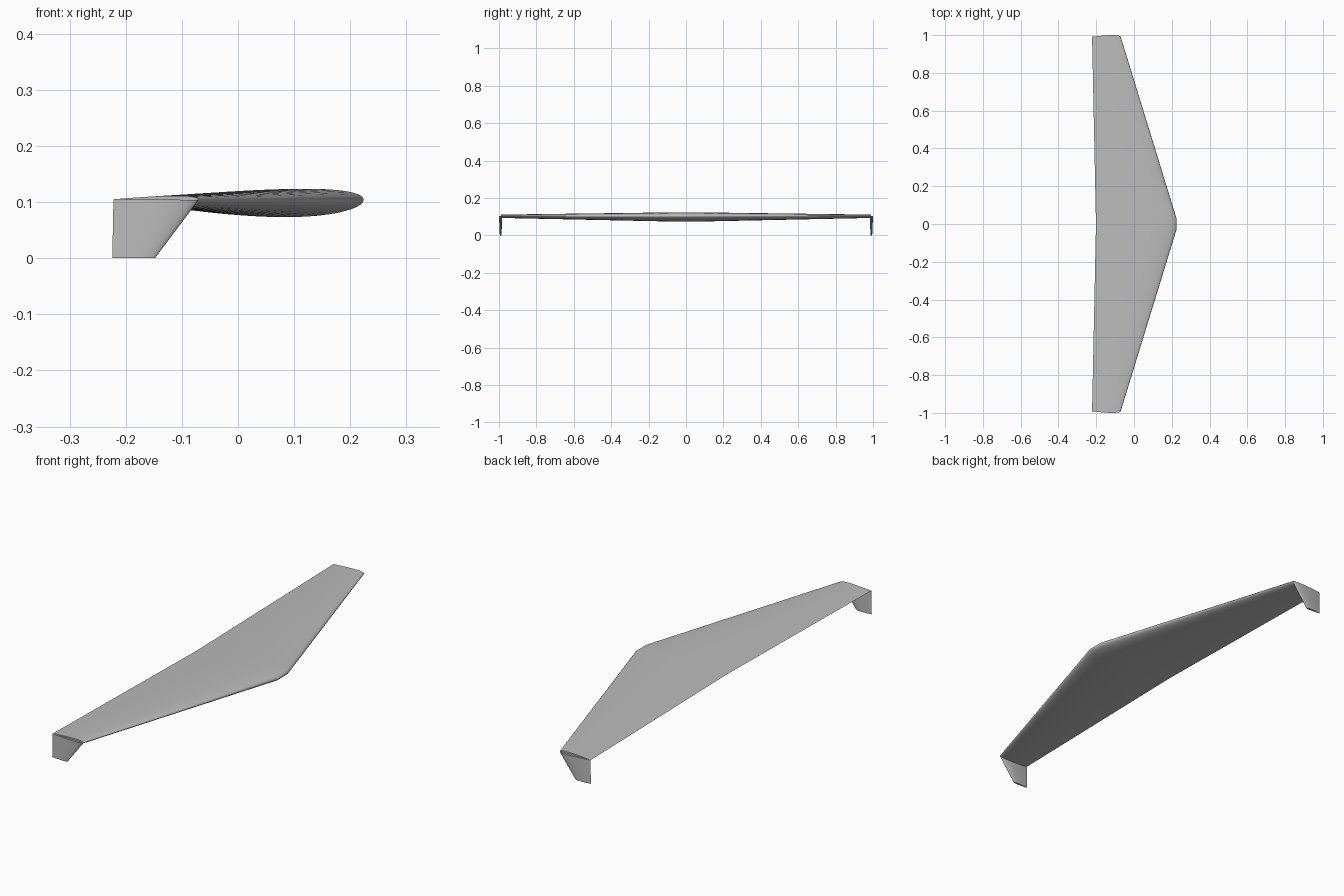
import bpy, bmesh, math
from mathutils import Vector

cube = bpy.data.objects.get("Cube")
if cube:
    bpy.data.objects.remove(cube, do_unlink=True)

grey = bpy.data.materials.new("light grey")
grey.use_nodes = True
colour = (0.5, 0.5, 0.5, 1)
grey.diffuse_color = colour
grey.node_tree.nodes["Principled BSDF"].inputs["Base Color"].default_value = colour

STEPS = 28


def airfoil(thickness, camber):
    """Closed foil outline, trailing edge over the nose and back, for a unit chord."""
    def half(x):
        return 5 * thickness * (0.2969 * math.sqrt(x) - 0.126 * x - 0.3516 * x**2
                                + 0.2843 * x**3 - 0.1036 * x**4)

    def mean(x):
        p = 0.4
        if x < p:
            return camber / p**2 * (2 * p * x - x * x)
        return camber / (1 - p)**2 * (1 - 2 * p + 2 * p * x - x * x)

    xs = [(1 - math.cos(math.pi * i / STEPS)) / 2 for i in range(STEPS + 1)]
    upper = [(x, mean(x) + half(x)) for x in reversed(xs)]
    lower = [(x, mean(x) - half(x)) for x in xs[1:-1]]
    return upper + lower


def loft(name, foil, stations, up):
    """Skin a foil through stations of (leading edge, trailing edge) points."""
    bm = bmesh.new()
    rings = []
    for lead, trail in stations:
        lead, trail = Vector(lead), Vector(trail)
        chord = trail - lead
        rings.append([bm.verts.new(lead + chord * x + Vector(up) * (h * chord.length))
                      for x, h in foil])
    n = len(foil)
    for a, b in zip(rings, rings[1:]):
        for i in range(n):
            j = (i + 1) % n
            bm.faces.new((a[i], a[j], b[j], b[i]))
    bm.faces.new(rings[0])
    bm.faces.new(rings[-1])
    bmesh.ops.recalc_face_normals(bm, faces=bm.faces)
    mesh = bpy.data.meshes.new(name)
    bm.to_mesh(mesh)
    bm.free()
    mesh.materials.append(grey)
    obj = bpy.data.objects.new(name, mesh)
    bpy.context.collection.objects.link(obj)
    bpy.ops.object.select_all(action="DESELECT")
    obj.select_set(True)
    bpy.context.view_layer.objects.active = obj
    bpy.ops.object.shade_smooth_by_angle(angle=math.radians(35))
    return obj


# Swept wing with a short straight centre section
TIP, ROOT, LEVEL = 0.99, 0.033, 0.104
root = lambda y: ((0.224, y, LEVEL), (-0.202, y, LEVEL))
tip = lambda y: ((-0.07, y, LEVEL), (-0.222, y, LEVEL + 0.001))
loft("wing", airfoil(0.118, -0.014),
     [tip(-TIP), root(-ROOT), root(ROOT), tip(TIP)], (0, 0, 1))

# Tapered winglets hanging from both tips
for side, label in ((1, "back"), (-1, "front")):
    y = side * (TIP + 0.001)
    loft(label + "_winglet", airfoil(0.118, 0),
         [((-0.07, y, LEVEL), (-0.222, y, LEVEL + 0.001)),
          ((-0.148, y, 0), (-0.224, y, 0))], (0, side, 0))
